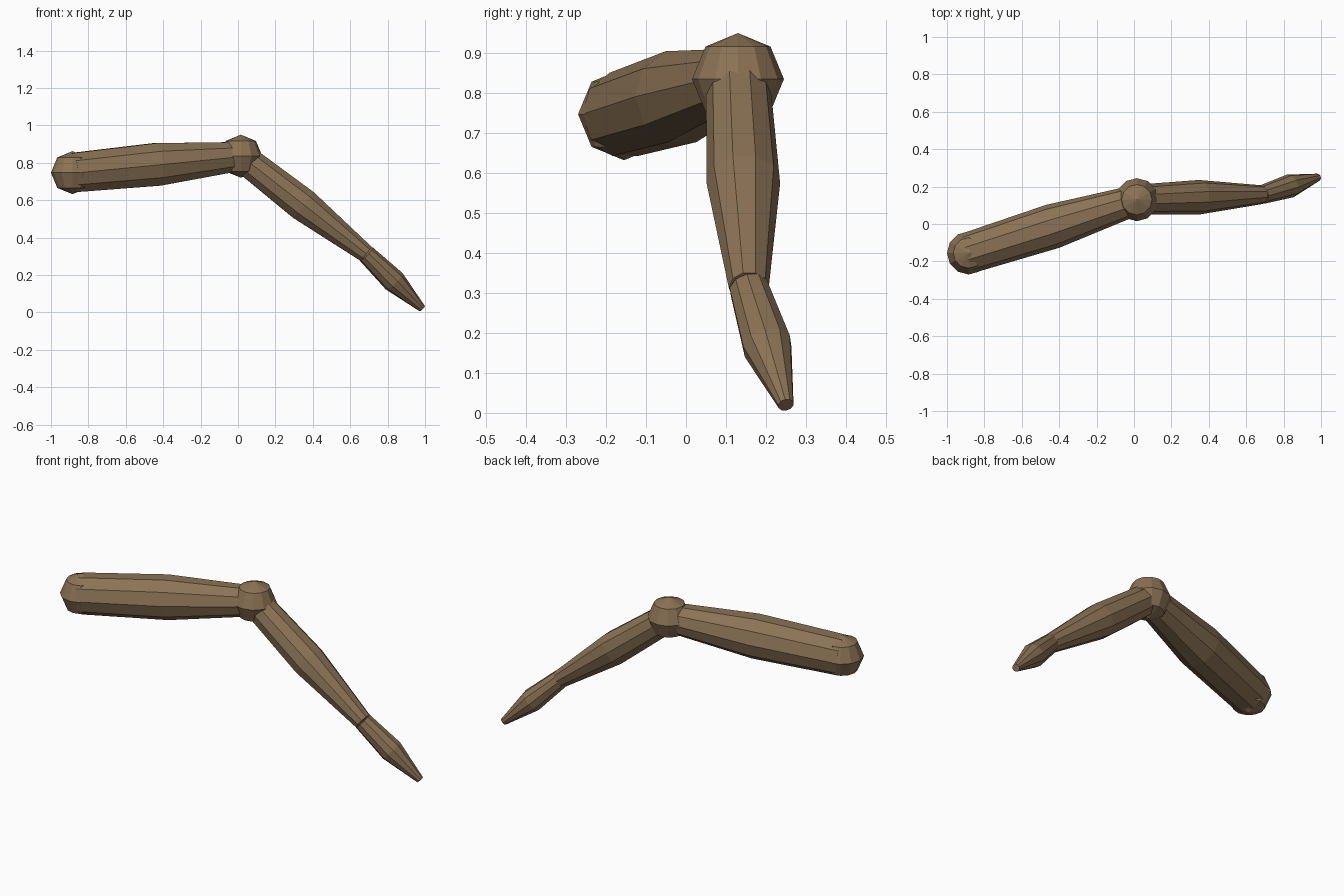
import bpy, bmesh, math
from mathutils import Vector

if "Cube" in bpy.data.objects:
    bpy.data.objects.remove(bpy.data.objects["Cube"])

brown = bpy.data.materials.new("bark brown")
brown.diffuse_color = (0.258, 0.171, 0.091, 1)
brown.use_nodes = True
brown.node_tree.nodes["Principled BSDF"].inputs["Base Color"].default_value = brown.diffuse_color

HIP = Vector((-0.885, -0.155, 0.747))
KNEE = Vector((0.015, 0.13, 0.835))
ANKLE = Vector((0.685, 0.157, 0.313))
TIP = Vector((0.985, 0.25, 0.02))


def finish(name, bm):
    bmesh.ops.recalc_face_normals(bm, faces=bm.faces)
    mesh = bpy.data.meshes.new(name)
    bm.to_mesh(mesh)
    bm.free()
    mesh.materials.append(brown)
    ob = bpy.data.objects.new(name, mesh)
    bpy.context.collection.objects.link(ob)
    return ob


def limb(name, start, end, radii, sides=10):
    """Tapered tube with a swollen middle ring and flat end caps."""
    bm = bmesh.new()
    axis = end - start
    side = axis.cross(Vector((0, 0, 1))).normalized()
    up = side.cross(axis).normalized()
    rings = []
    for i, r in enumerate(radii):
        centre = start + axis * i / (len(radii) - 1)
        ring = []
        for k in range(sides):
            a = 2 * math.pi * k / sides
            ring.append(bm.verts.new(centre + r * (math.cos(a) * side + math.sin(a) * up)))
        rings.append(ring)
    for low, high in zip(rings, rings[1:]):
        for k in range(sides):
            n = (k + 1) % sides
            bm.faces.new((low[k], low[n], high[n], high[k]))
    bm.faces.new(rings[0])
    bm.faces.new(rings[-1])
    return finish(name, bm)


def joint(name, centre, radius):
    """Coarse ball with four bands."""
    bm = bmesh.new()
    bmesh.ops.create_uvsphere(bm, u_segments=12, v_segments=4, radius=radius)
    bmesh.ops.translate(bm, verts=bm.verts, vec=centre)
    return finish(name, bm)


# Ball joints
joint("hip_joint", HIP, 0.115)
joint("knee_joint", KNEE, 0.115)

# Leg segments
limb("upper_leg", HIP, KNEE, (0.11, 0.12, 0.08))
limb("lower_leg", KNEE, ANKLE, (0.08, 0.092, 0.05))
limb("foot", ANKLE, TIP, (0.05, 0.063, 0.02))
